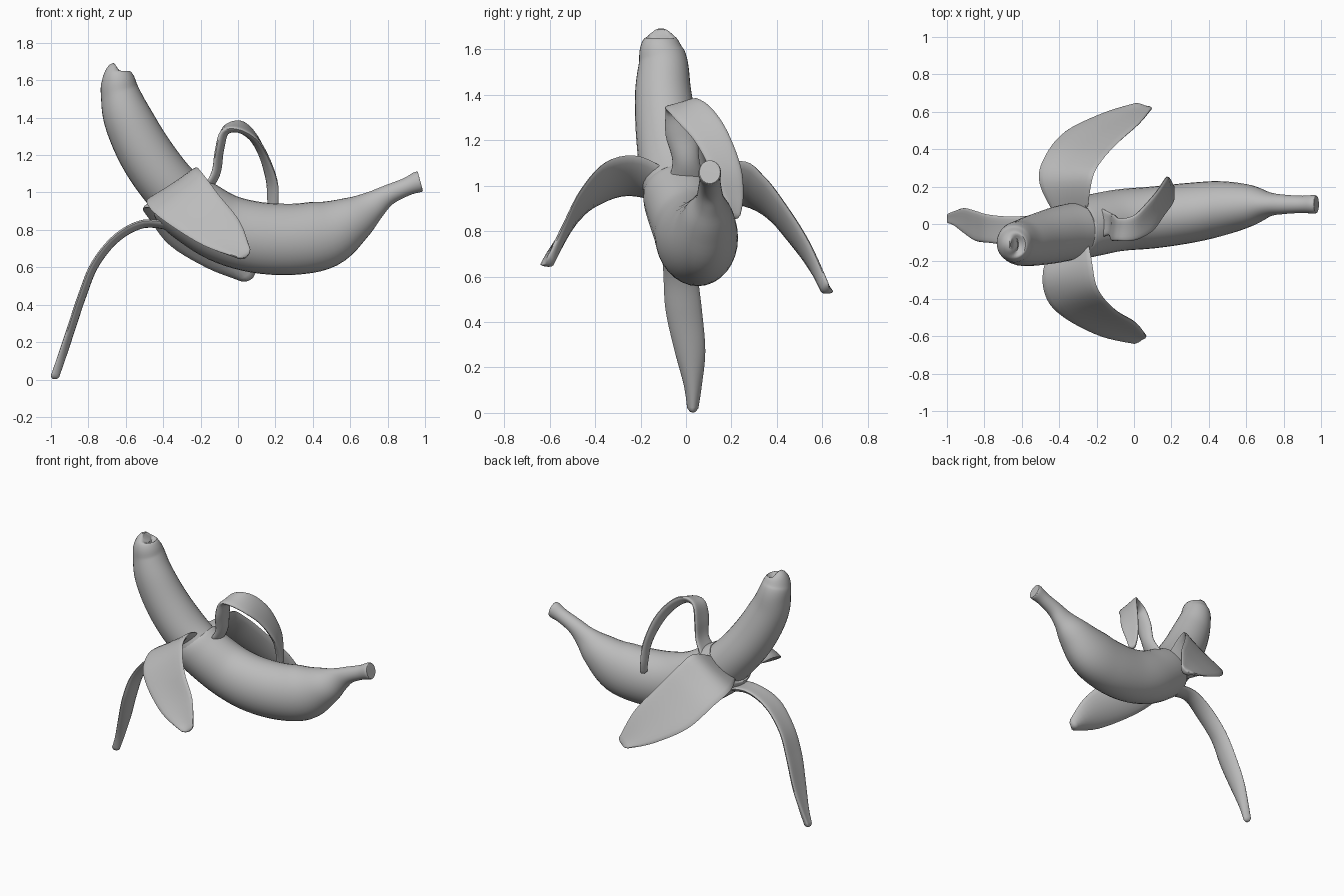
import bpy
import bmesh
import math
from mathutils import Vector

default_cube = bpy.data.objects.get("Cube")
if default_cube:
    bpy.data.objects.remove(default_cube, do_unlink=True)

# One plain grey for the whole fruit
grey = bpy.data.materials.new("plain_grey")
grey.use_nodes = True
grey_value = (0.5, 0.5, 0.5, 1)
grey.diffuse_color = grey_value
grey.node_tree.nodes["Principled BSDF"].inputs["Base Color"].default_value = grey_value


def smooth_path(stations, steps):
    """Catmull-Rom interpolation of equal-length number tuples."""
    count = len(stations)
    result = []
    for i in range(count - 1):
        before = stations[max(i - 1, 0)]
        start, end = stations[i], stations[i + 1]
        after = stations[min(i + 2, count - 1)]
        for k in range(steps):
            t = k / steps
            result.append(tuple(
                b + t * ((c - a) + t * ((2 * a - 5 * b + 4 * c - d) + t * (3 * (b - c) + d - a))) / 2
                for a, b, c, d in zip(before, start, end, after)))
    result.append(tuple(stations[-1]))
    return result


def tangents(points):
    last = len(points) - 1
    return [(points[min(i + 1, last)] - points[max(i - 1, 0)]).normalized()
            for i in range(len(points))]


def loft(name, rings):
    """Skin closed rings of points, cap both ends and shade smooth."""
    bm = bmesh.new()
    loops = [[bm.verts.new(p) for p in ring] for ring in rings]
    sides = len(loops[0])
    for lower, upper in zip(loops, loops[1:]):
        for k in range(sides):
            n = (k + 1) % sides
            bm.faces.new((lower[k], lower[n], upper[n], upper[k]))
    bm.faces.new(loops[0])
    bm.faces.new(loops[-1])
    bmesh.ops.recalc_face_normals(bm, faces=bm.faces)
    mesh = bpy.data.meshes.new(name)
    bm.to_mesh(mesh)
    bm.free()
    mesh.materials.append(grey)
    obj = bpy.data.objects.new(name, mesh)
    bpy.context.collection.objects.link(obj)
    bpy.ops.object.select_all(action="DESELECT")
    obj.select_set(True)
    bpy.context.view_layer.objects.active = obj
    bpy.ops.object.shade_smooth_by_angle(angle=math.radians(50))
    return obj


def tube(name, stations, sides=32):
    """Stations: x, y, z, half width across y, half height in the bend plane."""
    path = smooth_path(stations, 5)
    centres = [Vector(s[:3]) for s in path]
    rings = []
    for s, centre, t in zip(path, centres, tangents(centres)):
        across = Vector((0, 1, 0))
        across = (across - t * across.dot(t)).normalized()
        up = t.cross(across)
        rings.append([centre + across * s[3] * math.cos(a) + up * s[4] * math.sin(a)
                      for a in (math.tau * k / sides for k in range(sides))])
    return loft(name, rings)


def flap(name, edge_a, edge_b, thickness, bulge, sides=20):
    """Strip of peel with a lens section between two edge curves."""
    path = smooth_path([a + b for a, b in zip(edge_a, edge_b)], 5)
    left = [Vector(s[:3]) for s in path]
    right = [Vector(s[3:]) for s in path]
    centres = [(a + b) / 2 for a, b in zip(left, right)]
    rings = []
    for a, b, centre, t in zip(left, right, centres, tangents(centres)):
        half = (b - a) / 2
        normal = t.cross(half).normalized()
        ring = []
        for k in range(sides):
            angle = math.tau * k / sides
            c, s = math.cos(angle), math.sin(angle)
            ring.append(centre + half * c + normal * (thickness * s + bulge * (s * s - 0.5)))
        rings.append(ring)
    # Round off the free end
    tip, end = rings[-1], centres[-1]
    push = tangents(centres)[-1] * thickness
    rings.append([end + (p - end) * 0.6 + push * 0.6 for p in tip])
    rings.append([end + (p - end) * 0.15 + push * 0.8 for p in tip])
    return loft(name, rings)


# Bare fruit
tube("flesh", [
    (-0.64, -0.11, 1.66, 0.03, 0.03),
    (-0.645, -0.11, 1.65, 0.07, 0.065),
    (-0.64, -0.11, 1.6, 0.095, 0.09),
    (-0.63, -0.1, 1.53, 0.11, 0.105),
    (-0.59, -0.1, 1.4, 0.125, 0.13),
    (-0.5, -0.08, 1.22, 0.14, 0.145),
    (-0.38, -0.05, 1.05, 0.15, 0.15),
    (-0.25, -0.02, 0.92, 0.14, 0.15),
    (-0.1, 0.01, 0.83, 0.1, 0.1),
])

# Unpeeled skin, running into the stem
tube("peel_body", [
    (-0.33, -0.03, 0.98, 0.145, 0.15),
    (-0.31, -0.03, 0.96, 0.16, 0.17),
    (-0.23, -0.01, 0.9, 0.165, 0.18),
    (-0.08, 0.02, 0.81, 0.165, 0.185),
    (0.1, 0.035, 0.76, 0.165, 0.19),
    (0.3, 0.06, 0.75, 0.16, 0.19),
    (0.47, 0.085, 0.78, 0.145, 0.18),
    (0.62, 0.1, 0.86, 0.11, 0.125),
    (0.72, 0.105, 0.93, 0.065, 0.08),
    (0.8, 0.105, 0.985, 0.052, 0.055),
    (0.9, 0.105, 1.03, 0.046, 0.048),
    (0.96, 0.105, 1.055, 0.05, 0.056),
    (0.975, 0.105, 1.06, 0.046, 0.052),
])

# Peel hanging to the front
flap("front_flap",
     [(-0.4, -0.04, 0.9), (-0.48, -0.25, 0.95), (-0.46, -0.4, 0.9),
      (-0.36, -0.5, 0.82), (-0.18, -0.59, 0.71), (0.0, -0.63, 0.645)],
     [(-0.25, -0.04, 1.03), (-0.22, -0.2, 1.12), (-0.19, -0.34, 1.1),
      (-0.1, -0.45, 0.98), (0.01, -0.52, 0.84), (0.065, -0.59, 0.69)],
     0.022, -0.02)

# Peel hanging to the back
flap("back_flap",
     [(-0.4, 0.02, 0.9), (-0.5, 0.22, 0.91), (-0.47, 0.36, 0.85),
      (-0.36, 0.49, 0.71), (-0.16, 0.585, 0.59), (0.01, 0.635, 0.525)],
     [(-0.25, 0.02, 1.0), (-0.22, 0.23, 1.1), (-0.17, 0.33, 1.04),
      (-0.08, 0.43, 0.91), (0.03, 0.53, 0.75), (0.095, 0.61, 0.57)],
     0.022, 0.02)

# Long peel hanging down on the right, level across its width
long_strip = [(-0.33, -0.1, 0.07, 0.82), (-0.5, -0.08, 0.05, 0.84),
              (-0.65, -0.11, 0.04, 0.765), (-0.77, -0.1, 0.05, 0.62),
              (-0.84, -0.09, 0.07, 0.45), (-0.9, -0.05, 0.085, 0.27),
              (-0.95, -0.01, 0.07, 0.12), (-0.985, 0.005, 0.055, 0.02)]
flap("long_flap",
     [(x, near, z) for x, near, far, z in long_strip],
     [(x, far, z) for x, near, far, z in long_strip],
     0.022, 0.015)

# Peel arching over the top
flap("arched_flap",
     [(-0.2, -0.09, 0.98), (-0.13, -0.06, 1.1), (-0.11, -0.09, 1.22),
      (-0.08, -0.09, 1.32), (0.0, -0.085, 1.33), (0.09, -0.04, 1.28),
      (0.15, 0.04, 1.19), (0.2, 0.11, 1.06), (0.205, 0.16, 0.95), (0.205, 0.19, 0.87)],
     [(-0.2, 0.1, 0.98), (-0.12, 0.06, 1.1), (-0.1, 0.05, 1.23),
      (-0.07, 0.03, 1.34), (0.0, 0.05, 1.375), (0.06, 0.11, 1.34),
      (0.12, 0.18, 1.24), (0.16, 0.24, 1.08), (0.17, 0.25, 0.95), (0.18, 0.235, 0.87)],
     0.022, -0.015)
